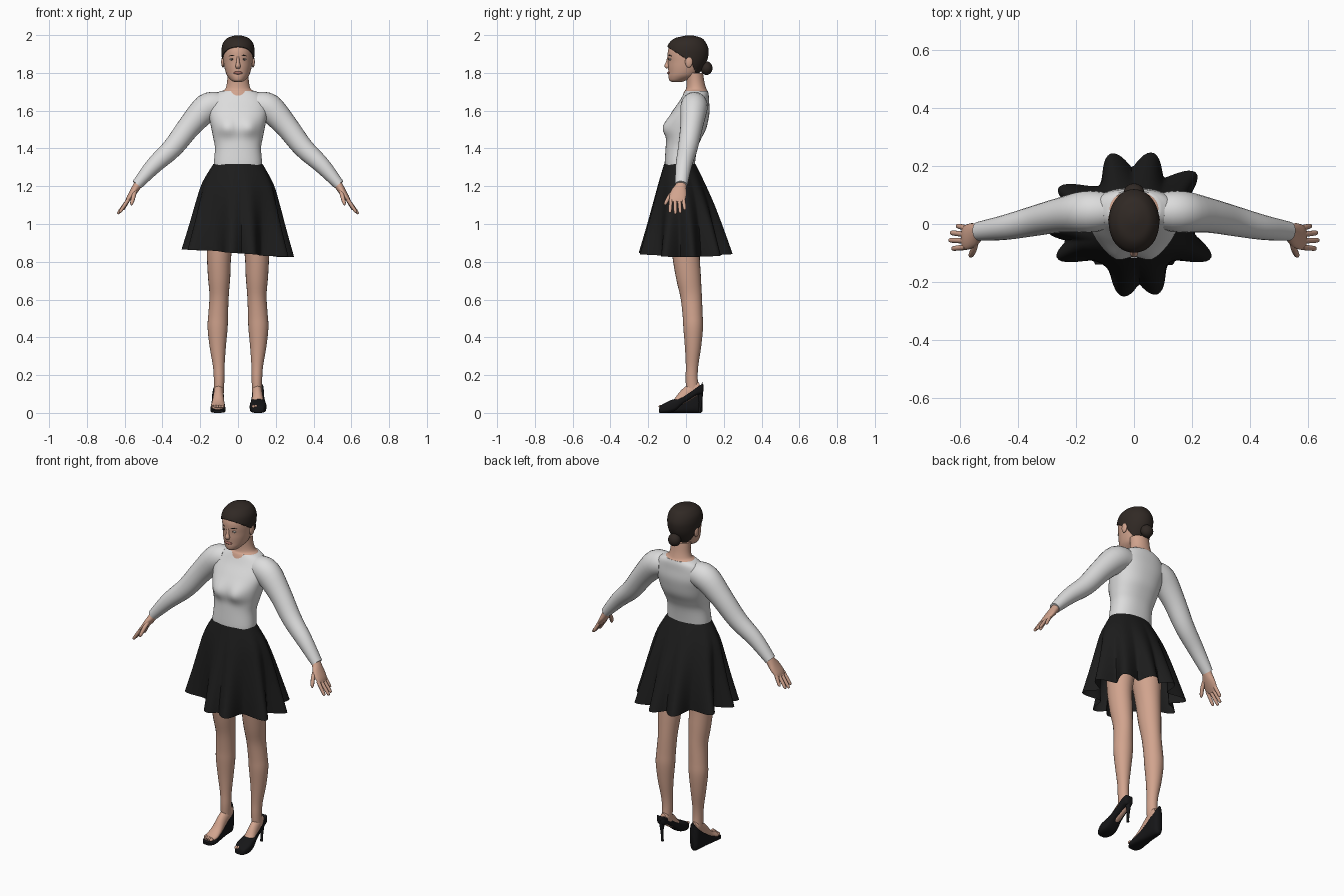
import bpy, bmesh, math
from mathutils import Vector, Matrix

default_cube = bpy.data.objects.get("Cube")
if default_cube:
    bpy.data.objects.remove(default_cube, do_unlink=True)


def material(name, red, green, blue):
    mat = bpy.data.materials.new(name)
    mat.use_nodes = True
    colour = (red, green, blue, 1)
    mat.diffuse_color = colour
    shader = mat.node_tree.nodes["Principled BSDF"]
    shader.inputs["Base Color"].default_value = colour
    shader.inputs["Roughness"].default_value = .8
    return mat


SKIN = material("skin", .64, .37, .27)
KNIT = material("light grey knit", .72, .72, .72)
CLOTH = material("black cloth", .012, .012, .012)
LEATHER = material("black leather", .008, .008, .009)
HAIR = material("dark brown hair", .03, .022, .018)
LIPS = material("rose lips", .38, .15, .12)
WHITE = material("eye white", .6, .57, .54)
IRIS = material("dark iris", .03, .02, .015)


def finish(name, bm, mat):
    """Turn a bmesh into a smooth shaded object."""
    bmesh.ops.recalc_face_normals(bm, faces=bm.faces)
    mesh = bpy.data.meshes.new(name)
    bm.to_mesh(mesh)
    bm.free()
    mesh.materials.append(mat)
    obj = bpy.data.objects.new(name, mesh)
    bpy.context.collection.objects.link(obj)
    bpy.ops.object.select_all(action='DESELECT')
    obj.select_set(True)
    bpy.context.view_layer.objects.active = obj
    bpy.ops.object.shade_smooth_by_angle(angle=math.radians(50))
    return obj


def bridge(name, rings, mat, caps=True):
    """Join closed rings of points into a skin."""
    bm = bmesh.new()
    loops = [[bm.verts.new(point) for point in ring] for ring in rings]
    for low, high in zip(loops, loops[1:]):
        for i in range(len(low)):
            j = (i + 1) % len(low)
            bm.faces.new((low[i], low[j], high[j], high[i]))
    if caps:
        bm.faces.new(loops[0])
        bm.faces.new(loops[-1])
    return finish(name, bm, mat)


def smooth_rows(rows, steps):
    """Catmull-Rom interpolation of rows of numbers."""
    result, last = [], len(rows) - 1
    for i in range(last):
        quad = (rows[max(i - 1, 0)], rows[i], rows[i + 1], rows[min(i + 2, last)])
        for k in range(steps):
            t = k / steps
            result.append([b + .5 * t * (c - a + t * (2 * a - 5 * b + 4 * c - d
                           + t * (3 * (b - c) + d - a))) for a, b, c, d in zip(*quad)])
    result.append(list(rows[-1]))
    return result


def power(value, exponent):
    return math.copysign(abs(value) ** exponent, value)


def circle(count):
    return [math.tau * i / count for i in range(count)]


def loft(name, rows, mat, sides=24, steps=4, ref=(0, 1, 0), flat=False, square=2, shape=None):
    """Loft ellipses along a path; each row is x, y, z, width, depth."""
    rows = smooth_rows(rows, steps)
    centres = [Vector(row[:3]) for row in rows]
    rings = []
    for i, (x, y, z, width, depth) in enumerate(rows):
        tangent = centres[min(i + 1, len(rows) - 1)] - centres[max(i - 1, 0)]
        tangent = Vector((0, 0, 1)) if flat else tangent.normalized()
        across = tangent.cross(Vector(ref)).normalized()
        along = across.cross(tangent)
        ring = [centres[i] + across * width * power(math.cos(a), 2 / square)
                + along * depth * power(math.sin(a), 2 / square) for a in circle(sides)]
        rings.append([shape(point) for point in ring] if shape else ring)
    return bridge(name, rings, mat)


def body(name, rows, mat, grow=0, **options):
    """Level loft; each row is height, front, back, half width."""
    rows = [(0, (f + b) / 2, z + grow, w + grow, (b - f) / 2 + grow) for z, f, b, w in rows]
    return loft(name, rows, mat, sides=48, flat=True, **options)


def ball(name, centre, radii, mat):
    bm = bmesh.new()
    place = Matrix.Translation(centre) @ Matrix.Diagonal((*radii, 1))
    bmesh.ops.create_uvsphere(bm, u_segments=20, v_segments=12, radius=1, matrix=place)
    return finish(name, bm, mat)


# Sweater body with a softly shaped bust
def bust(point):
    if point.y < 0:
        side = (abs(point.x) - .06) / .045
        rise = (point.z - 1.51) / .045
        point.y -= .022 * math.exp(-side * side - rise * rise)
    return point


body("sweater_body", [
    (1.29, -.11, .045, .125), (1.32, -.113, .047, .128), (1.4, -.108, .06, .122),
    (1.45, -.105, .08, .13), (1.5, -.108, .105, .14), (1.55, -.098, .118, .15),
    (1.6, -.07, .125, .158), (1.65, -.035, .122, .15), (1.685, -.015, .12, .125),
    (1.705, -.005, .115, .09)], KNIT, square=2.3, shape=bust)

# Neck and head
body("neck", [(1.66, -.025, .12, .115), (1.7, -.01, .116, .09), (1.715, 0, .108, .068),
              (1.75, .003, .098, .058), (1.8, 0, .09, .056)], SKIN)
head_rows = [
    (1.752, -.075, -.02, .02), (1.76, -.088, 0, .035), (1.78, -.093, .05, .054),
    (1.8, -.093, .07, .064), (1.83, -.095, .09, .072), (1.86, -.095, .105, .077),
    (1.89, -.097, .112, .08), (1.92, -.095, .112, .08), (1.95, -.083, .1, .073),
    (1.975, -.055, .08, .053), (1.986, -.015, .05, .028), (1.991, .01, .03, .008)]
body("head", head_rows, SKIN)

# Hair cap, trimmed along the forehead and behind the ears
hair = body("hair_cap", head_rows, HAIR, grow=.007)
trims = [(Vector((0, -.09, 1.932)), Vector((0, .077, .12))),
         (Vector((0, .03, 1.855)), Vector((0, .075, .03)))]
bm = bmesh.new()
bm.from_mesh(hair.data)
for origin, normal in trims:
    bmesh.ops.bisect_plane(bm, geom=bm.verts[:] + bm.edges[:] + bm.faces[:],
                           plane_co=origin, plane_no=normal)
bare = [face for face in bm.faces if face.calc_center_median().z < 1.78 or all(
    (face.calc_center_median() - origin).dot(normal) < 0 for origin, normal in trims)]
bmesh.ops.delete(bm, geom=bare, context='FACES')
bm.to_mesh(hair.data)
bm.free()
thickness = hair.modifiers.new("thickness", 'SOLIDIFY')
thickness.thickness = .006
ball("hair_bun", (0, .108, 1.825), (.036, .032, .036), HAIR)

# Face
loft("nose", [(0, -.09, 1.885, .007, .008), (0, -.097, 1.855, .009, .01),
              (0, -.1, 1.837, .014, .014), (0, -.095, 1.826, .011, .007)], SKIN)
ball("lips", (0, -.09, 1.8), (.024, .01, .008), LIPS)

# Skirt: flared tube whose folds deepen towards the hem
fold_angles = [math.radians(a) for a in (8, 45, 78, 105, 150, 185, 208, 263, 285, 332)]


def fold(angle):
    gaps = [math.remainder(angle - ridge, math.tau) / .23 for ridge in fold_angles]
    return max(math.exp(-gap * gap) for gap in gaps)


flare = smooth_rows([(0, .13, .083, -.033), (.22, .19, .125, -.022), (.45, .225, .165, -.012),
                     (.7, .258, .205, -.005), (1, .3, .252, 0)], 5)
skirt_rings = []
for drop, wide, deep, shift in flare:
    ring = []
    for a in circle(160):
        gather = 1 - .36 * drop ** 1.3 * (1 - fold(a))
        hem = .845 - .02 * math.cos(a)
        ring.append((wide * gather * math.cos(a), shift + deep * gather * math.sin(a),
                     1.318 + (hem - 1.318) * drop))
    skirt_rings.append(ring)
bridge("skirt", skirt_rings, CLOTH, caps=False)

# Paired parts
for side, s in (("left", 1), ("right", -1)):
    def limb(part, rows, mat, **options):
        loft(side + "_" + part, [(s * x, *rest) for x, *rest in rows], mat, **options)

    def bead(part, x, y, z, radii, mat):
        ball(side + "_" + part, (s * x, y, z), radii, mat)

    # Eyes, brows and ears
    bead("eye", .03, -.083, 1.872, (.014, .008, .006), WHITE)
    bead("iris", .03, -.0885, 1.872, (.005, .004, .005), IRIS)
    limb("eyebrow", [(.014, -.092, 1.888, .003, .003), (.03, -.087, 1.893, .004, .004),
                     (.046, -.076, 1.889, .002, .002)], HAIR, sides=8)
    bead("ear", .08, .015, 1.858, (.009, .02, .03), SKIN)

    # Sleeve
    limb("sleeve", [
        (.1, .045, 1.63, .068, .065), (.165, .042, 1.615, .075, .072),
        (.255, .03, 1.52, .062, .06), (.345, .01, 1.405, .054, .052),
        (.445, -.012, 1.31, .044, .043), (.535, -.025, 1.208, .029, .033)], KNIT)

    # Hand
    limb("palm", [
        (.515, -.022, 1.232, .023, .027), (.535, -.028, 1.2, .022, .03),
        (.555, -.038, 1.168, .019, .042), (.578, -.046, 1.135, .014, .043),
        (.59, -.047, 1.115, .008, .036)], SKIN)
    finger_tips = [("little", .61, -.006, 1.075), ("ring", .632, -.03, 1.058),
                   ("middle", .637, -.056, 1.053), ("index", .627, -.085, 1.06)]
    for i, (finger, x, y, z) in enumerate(finger_tips):
        base = Vector((.58, -.014 - .022 * i, 1.13))
        tip = Vector((x, y, z))
        rows = [(*base.lerp(tip, t), r, r) for t, r in ((0, .01), (.5, .0095), (.9, .008), (1, .003))]
        limb(finger + "_finger", rows, SKIN, sides=10)
    limb("thumb", [(.545, -.055, 1.18, .012, .013), (.553, -.088, 1.145, .011, .011),
                   (.562, -.107, 1.112, .009, .009), (.565, -.112, 1.1, .003, .003)],
         SKIN, sides=10)

    # Leg
    limb("leg", [
        (.075, -.02, 1.15, .08, .09), (.088, -.005, 1, .08, .085), (.1, 0, .84, .065, .073),
        (.1, .013, .72, .059, .066), (.1, .027, .62, .051, .057), (.105, .035, .52, .052, .053),
        (.108, .038, .45, .053, .052), (.107, .037, .35, .043, .043),
        (.102, .032, .25, .031, .033), (.1, .03, .18, .028, .032), (.101, .035, .11, .026, .034)], SKIN)

    # Foot, arched for a high heel
    limb("foot", [
        (.1, .075, .14, .018, .022), (.1, .05, .13, .026, .036), (.103, 0, .095, .027, .036),
        (.105, -.05, .054, .033, .023), (.107, -.09, .035, .037, .016),
        (.107, -.125, .028, .03, .01)], SKIN, ref=(0, 0, 1))
    for i in range(2 if s > 0 else 5):
        bead("toe_" + str(i + 1), .082 + .013 * i, -.132 + .005 * i, .034,
             (.009 - .0006 * i, .013, .009), SKIN)


# Shoes: each row is y, sole height, top height, half width, depth of the opening
def shoe(name, x, rows):
    rings = []
    for y, sole, top, width, dip in smooth_rows(rows, 4):
        middle, half = (sole + top) / 2, (top - sole) / 2
        ring = []
        for a in circle(32):
            up = math.sin(a)
            z = middle + half * power(up, .5) - (dip * up ** 2 if up > 0 else 0)
            ring.append((x + width * power(math.cos(a), .8), y, max(z, 0)))
        rings.append(ring)
    bridge(name, rings, LEATHER)


shoe("left_pump", .106, [
    (.092, .115, .15, .012, 0), (.085, .1, .168, .024, .02), (.06, .095, .155, .03, .05),
    (.02, .07, .125, .031, .05), (-.02, .045, .097, .034, .035), (-.06, .01, .073, .04, 0),
    (-.1, 0, .058, .044, 0), (-.135, 0, .038, .032, 0), (-.142, .002, .022, .022, 0)])
loft("left_stiletto_heel", [(.104, .073, .125, .022, .02), (.104, .077, .08, .011, .011),
                            (.104, .074, .03, .007, .007), (.104, .072, 0, .008, .008)], LEATHER)
shoe("right_wedge", -.106, [
    (.088, .01, .17, .014, 0), (.075, 0, .166, .026, .03), (.04, 0, .138, .031, .05),
    (0, 0, .103, .032, .05), (-.04, 0, .07, .036, .035), (-.08, 0, .047, .039, .025),
    (-.115, 0, .03, .04, .012), (-.14, 0, .02, .027, .005)])
